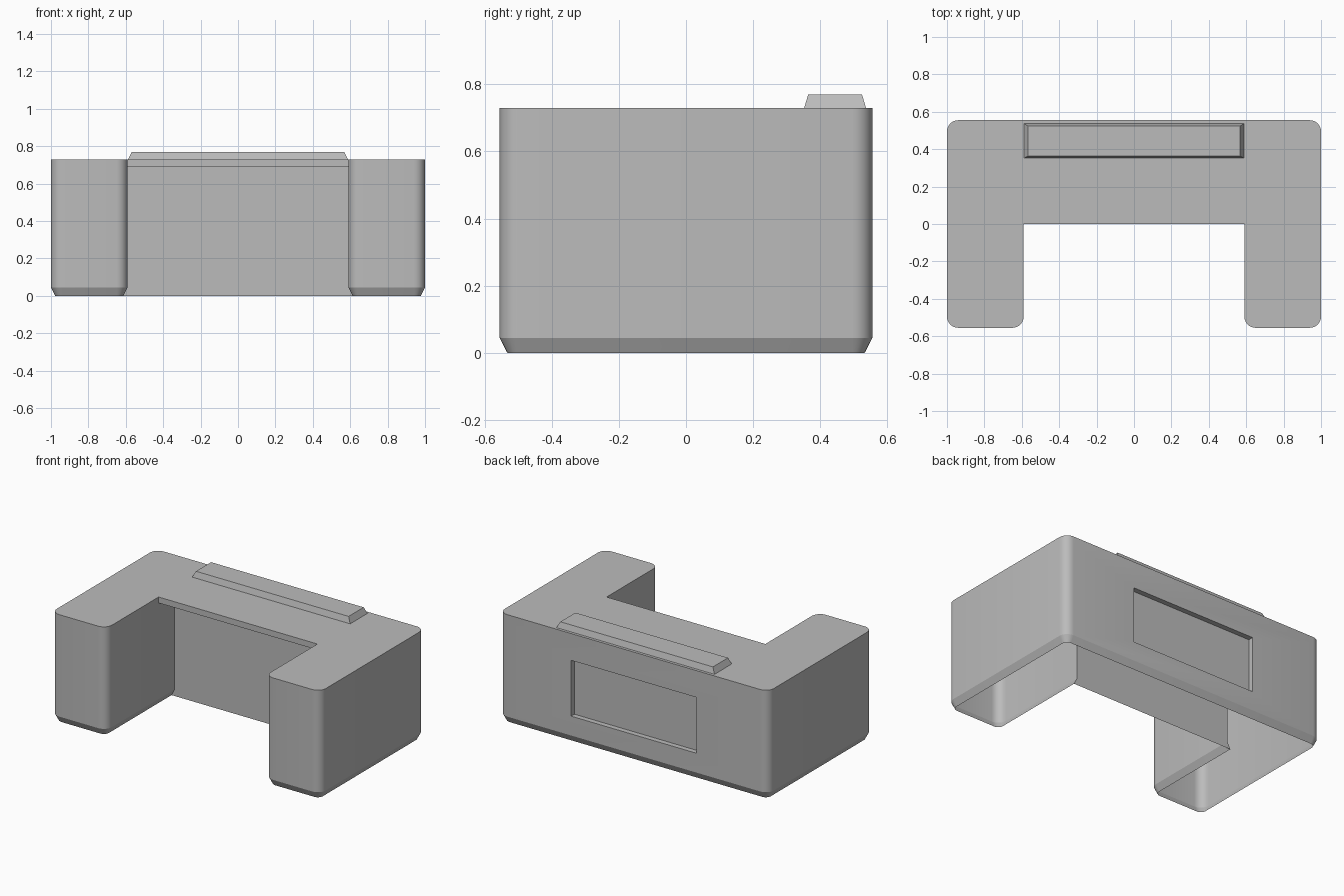
import bpy, bmesh
from math import cos, sin, pi, radians
from mathutils import Vector

if "Cube" in bpy.data.objects:
    bpy.data.objects.remove(bpy.data.objects["Cube"])

HALF_W, HALF_D, NOTCH = 1.0, 0.555, 0.59
LIP_Y, WALL_Y, RADIUS, STEPS = 0.0, 0.17, 0.06, 6
LIP_Z, TOP = 0.69, 0.73

grey = bpy.data.materials.new("plain grey")
grey.use_nodes = True
colour = (0.5, 0.5, 0.5, 1)
grey.diffuse_color = colour
grey.node_tree.nodes["Principled BSDF"].inputs["Base Color"].default_value = colour


def finish(bm, name):
    mesh = bpy.data.meshes.new(name)
    bm.to_mesh(mesh)
    bm.free()
    mesh.materials.append(grey)
    obj = bpy.data.objects.new(name, mesh)
    bpy.context.collection.objects.link(obj)
    bpy.ops.object.select_all(action='DESELECT')
    obj.select_set(True)
    bpy.context.view_layer.objects.active = obj
    bpy.ops.object.shade_smooth_by_angle(angle=radians(20))


def arc(x, y, start, inset):
    """Quarter circle around a corner centre, counter-clockwise."""
    r = RADIUS - inset
    angles = [start + pi / 2 * i / STEPS for i in range(STEPS + 1)]
    return [(x + r * cos(a), y + r * sin(a)) for a in angles]


def outline(inset):
    """U-shaped plan: left half from the notch to the back, then its mirror."""
    inner = NOTCH + inset
    near, far = -HALF_D + RADIUS, HALF_D - RADIUS
    half = [(inner, WALL_Y), (inner, LIP_Y)]
    half += arc(NOTCH + RADIUS, near, pi, inset)
    half += arc(HALF_W - RADIUS, near, -pi / 2, inset)
    half += arc(HALF_W - RADIUS, far, 0, inset)
    return half + [(-x, y) for x, y in reversed(half)]


# Desk body: open-bottomed shell with a chamfered foot
bm = bmesh.new()
levels = [(0, 0.023), (0.045, 0), (LIP_Z, 0), (TOP, 0)]
rings = [[bm.verts.new((x, y, z)) for x, y in outline(d)] for z, d in levels]
count = len(rings[0])
back_index = count // 2 - 1
for k in range(2):
    low, high = rings[k], rings[k + 1]
    for i in range(count):
        j = (i + 1) % count
        face = bm.faces.new((low[i], low[j], high[j], high[i]))
        if k == 1 and i == back_index:
            back = face

# Overhanging desk top, which skips the recessed notch wall
low, high = rings[2][1:-1], rings[3][1:-1]
for v in (rings[3][0], rings[3][-1]):
    bm.verts.remove(v)
for i in range(len(low)):
    j = (i + 1) % len(low)
    bm.faces.new((low[i], low[j], high[j], high[i]))
bm.faces.new(high)
bm.faces.new((rings[2][0], rings[2][1], rings[2][-2], rings[2][-1]))

# Recessed panel in the back
bm.normal_update()
bmesh.ops.inset_individual(bm, faces=[back], thickness=0.1)
for v in back.verts:
    v.co.x = 0.465 if v.co.x > 0 else -0.465
    v.co.z = 0.55 if v.co.z > 0.4 else 0.175
panel = bmesh.ops.extrude_discrete_faces(bm, faces=[back])["faces"][0]
for v in panel.verts:
    v.co.y -= 0.035
bm.normal_update()
finish(bm, "desk_body")

# Raised ledge with sloping sides along the back of the top
bm = bmesh.new()
bmesh.ops.create_cube(bm, size=2)
for v in bm.verts:
    upper = v.co.z > 0
    half_x, half_y = (0.567, 0.08) if upper else (0.587, 0.092)
    v.co = Vector((v.co.x * half_x, 0.444 + v.co.y * half_y,
                   0.77 if upper else TOP))
bm.normal_update()
finish(bm, "top_ledge")
